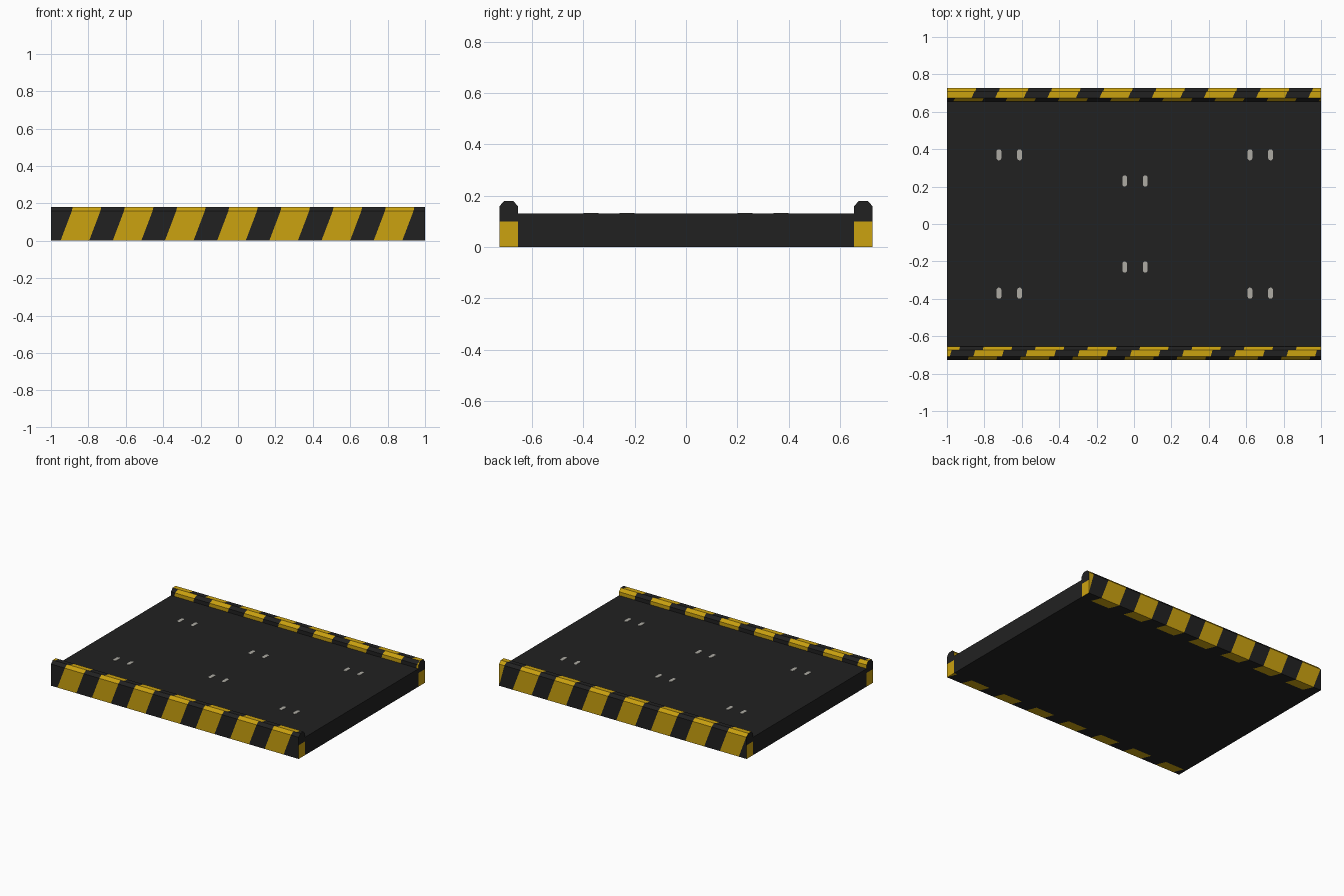
import bpy, bmesh, math
from mathutils import Vector

if "Cube" in bpy.data.objects:
    bpy.data.objects.remove(bpy.data.objects["Cube"])


def material(name, r, g, b):
    m = bpy.data.materials.new(name)
    m.diffuse_color = (r, g, b, 1)
    m.use_nodes = True
    m.node_tree.nodes["Principled BSDF"].inputs["Base Color"].default_value = m.diffuse_color
    return m


BLACK = material("charcoal", 0.0155, 0.0155, 0.0155)
YELLOW = material("hazard_yellow", 0.60, 0.36, 0.005)
GREY = material("pale_grey", 0.42, 0.41, 0.37)


def finish(bm, name, mats):
    me = bpy.data.meshes.new(name)
    bm.to_mesh(me)
    bm.free()
    for m in mats:
        me.materials.append(m)
    ob = bpy.data.objects.new(name, me)
    bpy.context.collection.objects.link(ob)
    return ob


# deck slab between the two rails
bm = bmesh.new()
bmesh.ops.create_cube(bm, size=1)
bmesh.ops.scale(bm, vec=(2, 1.312, 0.131), verts=bm.verts)
bmesh.ops.translate(bm, vec=(0, 0, 0.0655), verts=bm.verts)
finish(bm, "deck", [BLACK])

# rail profile: distance from the deck centre line, height
PROFILE = [(0.655, 0), (0.728, 0), (0.728, 0.158), (0.709, 0.18),
           (0.674, 0.18), (0.655, 0.158), (0.655, 0.12)]
PERIOD, WIDTH, SPLIT = 0.279, 0.153, 0.1


def rail(name, side, start, slant, offsets):
    """Chamfered bar whose faces are cut into slanted stripes."""
    bm = bmesh.new()
    centre = Vector((0, side * 0.69, 0.09))

    def face(points, mat, outward=None):
        f = bm.faces.new([bm.verts.new(p) for p in points])
        f.normal_update()
        d = outward or (f.calc_center_median() - centre) * Vector((0, 1, 0)).length
        if outward is None:
            d.x = 0
        if f.normal.dot(d) < 0:
            f.normal_flip()
        f.material_index = mat

    def clamp(x):
        return max(-1, min(1, x))

    for (p, q), (o0, o1) in zip(zip(PROFILE, PROFILE[1:]), offsets):
        for k in range(-10, 11):
            for mat, a, b in ((1, 0, WIDTH), (0, WIDTH, PERIOD)):
                x = start + k * PERIOD
                lo = [clamp(x + e + slant * o0) for e in (a, b)]
                hi = [clamp(x + e + slant * o1) for e in (a, b)]
                pts = [(lo[0], side * p[0], p[1]), (lo[1], side * p[0], p[1]),
                       (hi[1], side * q[0], q[1]), (hi[0], side * q[0], q[1])]
                pts = [c for i, c in enumerate(pts) if c != pts[i - 1]]
                if len(pts) > 2 and lo[1] - lo[0] + hi[1] - hi[0] > 1e-5:
                    face(pts, mat)
    # end caps: yellow below, dark above
    for x in (-1, 1):
        low = [(0.655, 0), (0.728, 0), (0.728, SPLIT), (0.655, SPLIT)]
        top = [(0.655, SPLIT), (0.728, SPLIT)] + PROFILE[2:6]
        for mat, poly in ((1, low), (0, top)):
            face([(x, side * y, z) for y, z in poly], mat, Vector((x, 0, 0)))
    finish(bm, name, [BLACK, YELLOW])


rail("front_rail", -1, -0.949, 1,
     [(-0.03, 0), (0, 0.06), (0.06, 0.065), (0.09, 0.1), (0.14, 0.145), (0.145, 0.15)])
rail("back_rail", 1, -0.657, -1,
     [(-0.03, 0), (0, 0.06), (0.06, 0.065), (0.07, 0.085), (0.02, 0.03), (0.03, 0.04)])

# pairs of small pale slots inlaid in the deck
n = 0
for cx, cy in ((-0.667, 0.37), (0.005, 0.23), (0.675, 0.37)):
    for sy in (-1, 1):
        for dx in (-0.055, 0.055):
            n += 1
            bm = bmesh.new()
            ring = []
            for i in range(12):
                t = 2 * math.pi * (i + 0.5) / 12
                y = 0.013 * math.sin(t)
                ring.append(bm.verts.new((cx + dx + 0.013 * math.cos(t),
                                          sy * cy + y + math.copysign(0.017, y), 0.131)))
            f = bm.faces.new(ring)
            top = bmesh.ops.extrude_face_region(bm, geom=[f])["geom"]
            bmesh.ops.translate(bm, vec=(0, 0, 0.002),
                                verts=[v for v in top if isinstance(v, bmesh.types.BMVert)])
            bmesh.ops.recalc_face_normals(bm, faces=bm.faces)
            finish(bm, f"deck_slot_{n}", [GREY])
